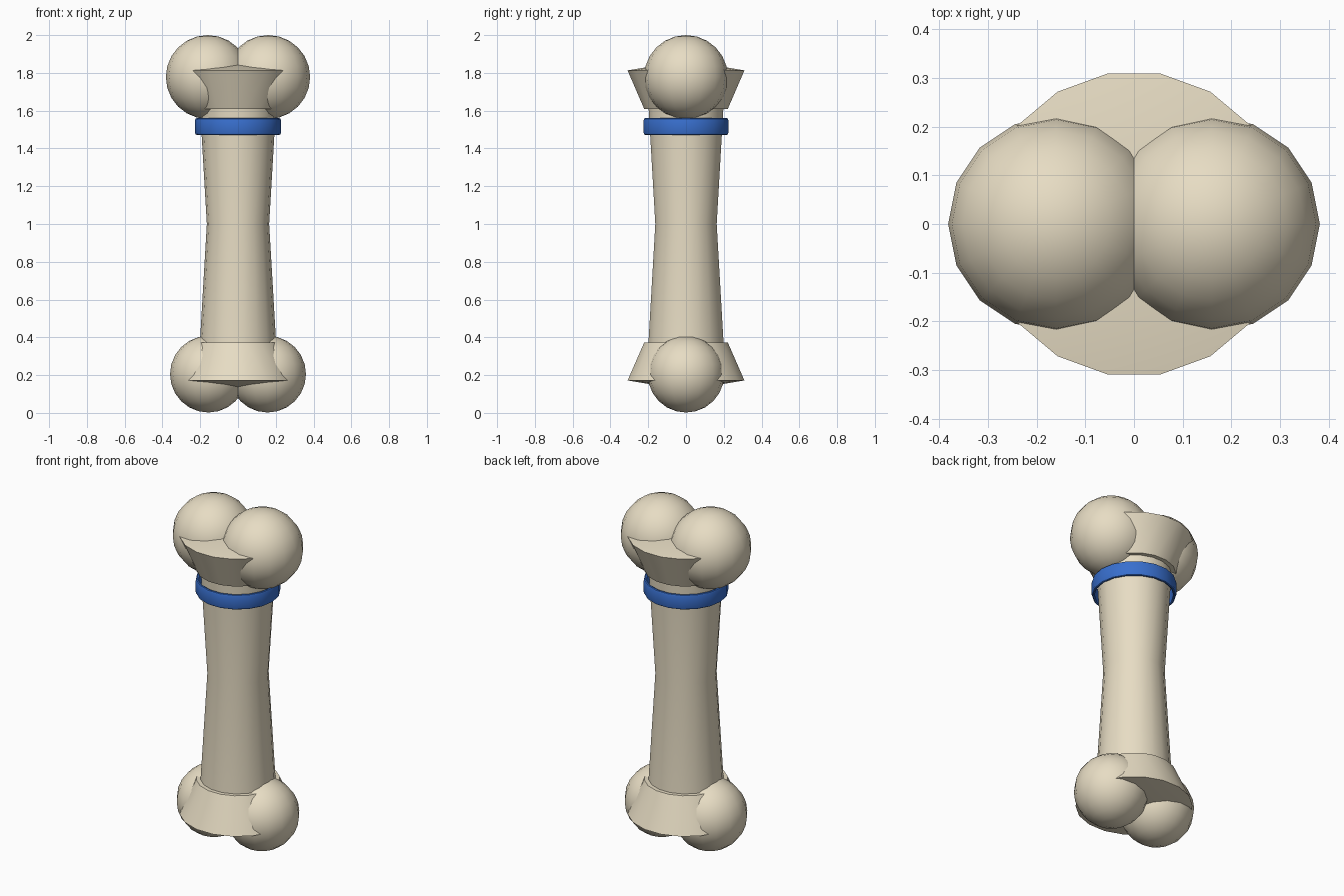
import bpy, bmesh
from math import cos, sin, pi, radians

if "Cube" in bpy.data.objects:
    bpy.data.objects.remove(bpy.data.objects["Cube"])

SIDES = 18


def material(name, color):
    m = bpy.data.materials.new(name)
    m.diffuse_color = color
    m.use_nodes = True
    m.node_tree.nodes["Principled BSDF"].inputs["Base Color"].default_value = m.diffuse_color
    return m


bone = material("bone", (0.80, 0.72, 0.55, 1))
blue = material("blue", (0.04, 0.16, 0.62, 1))


def finish(name, bm, mat):
    bmesh.ops.recalc_face_normals(bm, faces=bm.faces)
    me = bpy.data.meshes.new(name)
    bm.to_mesh(me)
    bm.free()
    me.shade_smooth()
    me.set_sharp_from_angle(angle=radians(32))
    me.materials.append(mat)
    ob = bpy.data.objects.new(name, me)
    bpy.context.collection.objects.link(ob)
    return ob


def lathe(name, profile, mat, closed=False):
    """Revolve (radius, z) points about the z axis."""
    bm = bmesh.new()
    rings = []
    for r, z in profile:
        if r == 0:
            rings.append([bm.verts.new((0, 0, z))] * SIDES)
        else:
            rings.append([bm.verts.new((r * cos(2 * pi * i / SIDES),
                                        r * sin(2 * pi * i / SIDES), z))
                          for i in range(SIDES)])
    pairs = list(zip(rings, rings[1:]))
    if closed:
        pairs.append((rings[-1], rings[0]))
    for a, b in pairs:
        for i in range(SIDES):
            j = (i + 1) % SIDES
            bm.faces.new(list(dict.fromkeys((a[i], a[j], b[j], b[i]))))
    return finish(name, bm, mat)


def knob(name, x, z, r):
    bm = bmesh.new()
    bmesh.ops.create_uvsphere(bm, u_segments=16, v_segments=12, radius=r)
    ob = finish(name, bm, bone)
    ob.location = (x, 0, z)


# Waisted shaft
lathe("shaft", [(0, 0.3), (0.206, 0.3), (0.165, 1.0), (0.206, 1.7), (0, 1.7)], bone)

# Flared collars with shallow conical caps
lathe("upper_flare", [(0, 1.61), (0.225, 1.61), (0.314, 1.813), (0, 1.865)], bone)
lathe("lower_flare", [(0, 0.372), (0.225, 0.372), (0.314, 0.172), (0, 0.12)], bone)

# Paired knobs at both ends
for side, s in (("left", -1), ("right", 1)):
    knob("upper_knob_" + side, s * 0.16, 1.778, 0.222)
    knob("lower_knob_" + side, s * 0.157, 0.205, 0.203)

# Loose blue band with rounded edges
lathe("band", [(0.212, 1.475), (0.220, 1.472), (0.225, 1.475), (0.228, 1.483),
               (0.228, 1.549), (0.225, 1.557), (0.220, 1.56), (0.212, 1.557)],
      blue, closed=True)
